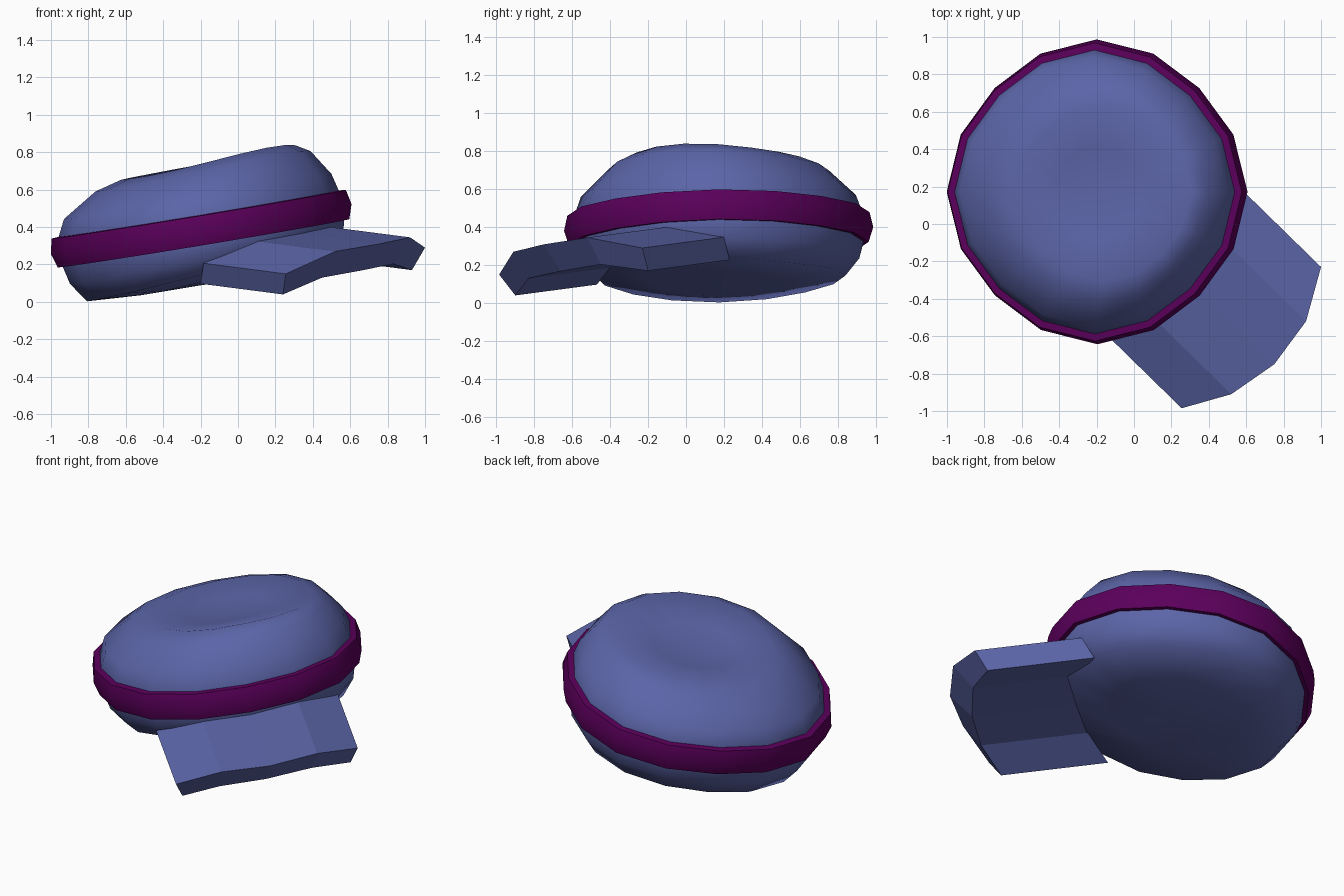
import bpy, math
from mathutils import Matrix, Vector

if "Cube" in bpy.data.objects:
    bpy.data.objects.remove(bpy.data.objects["Cube"])

SIDES = 16
# Shared tilt: the cap leans down toward -x
TILT = (Matrix.Translation((-0.197, 0.172, 0.390))
        @ Matrix.Rotation(math.radians(-9.4), 4, 'Y')
        @ Matrix.Rotation(math.radians(0.7), 4, 'X'))


def material(name, color):
    m = bpy.data.materials.new(name)
    m.diffuse_color = (*color, 1)
    m.use_nodes = True
    m.node_tree.nodes["Principled BSDF"].inputs["Base Color"].default_value = m.diffuse_color
    return m


def make(name, verts, faces, mat):
    me = bpy.data.meshes.new(name)
    me.from_pydata([tuple(v) for v in verts], [], faces)
    me.materials.append(mat)
    ob = bpy.data.objects.new(name, me)
    bpy.context.collection.objects.link(ob)
    return ob


def ring(r, z, shift=0.0, lean=0.0, side_lift=0.0, visor_lift=0.0):
    # Slightly squared-off circle: the diagonals are pulled in
    pts = []
    for i in range(SIDES):
        a = 2 * math.pi * i / SIDES
        q = r * (1 - 0.0188 * (1 - math.cos(4 * a)))
        h = (z + lean * math.cos(a) + side_lift * math.sin(a) ** 2
             + visor_lift * max(0, math.cos(a + math.pi / 4)) ** 2)
        pts.append(TILT @ Vector((shift + q * math.cos(a), q * math.sin(a), h)))
    return pts


def skin(rows, n, closed_rows=False):
    faces = []
    for j in range(rows if closed_rows else rows - 1):
        k = (j + 1) % rows
        for i in range(n):
            i2 = (i + 1) % n
            faces.append((j * n + i, j * n + i2, k * n + i2, k * n + i))
    return faces


def smooth(ob, angle):
    bpy.ops.object.select_all(action='DESELECT')
    ob.select_set(True)
    bpy.context.view_layer.objects.active = ob
    bpy.ops.object.shade_smooth_by_angle(angle=math.radians(angle))


blue = material("blue_cloth", (0.105, 0.13, 0.39))
purple = material("purple_band", (0.105, 0.0, 0.105))

# Crown: radius, height, sideways shift, lean, lifts; dished on top
profile = [(0.38, -0.297, 0, 0, 0.01, 0.03), (0.665, -0.282, 0, 0, 0.025, 0.05),
           (0.74, -0.175, 0, 0, 0.01, 0.02),
           (0.765, -0.07), (0.76, 0.08), (0.725, 0.172, 0.01, 0, 0, 0.01),
           (0.585, 0.296, 0.06, 0.006, 0, 0.026), (0.475, 0.335, 0.095, 0.006, 0, 0.036),
           (0.25, 0.302, 0.06, 0.008, 0, 0.01)]
verts = [p for row in profile for p in ring(*row)]
faces = skin(len(profile), SIDES)
bottom, top = len(verts), len(verts) + 1
verts += [TILT @ Vector((0, 0, -0.297)), TILT @ Vector((0.03, 0, 0.285))]
last = (len(profile) - 1) * SIDES
for i in range(SIDES):
    j = (i + 1) % SIDES
    faces += [(bottom, j, i), (top, last + i, last + j)]
smooth(make("crown", verts, faces, blue), 80)

# Band around the crown
section = [(0.75, -0.075), (0.79, -0.078), (0.815, 0.0), (0.797, 0.08), (0.755, 0.083)]
verts = [p for r, z in section for p in ring(r, z)]
smooth(make("band", verts, skin(len(section), SIDES, True), purple), 40)

# Visor: front edge outline, top and bottom, swept back into the crown
front_top = [(0.255, -0.985, 0.15), (0.52, -0.91, 0.27), (0.75, -0.75, 0.309),
             (0.92, -0.52, 0.345), (1.0, -0.23, 0.29)]
front_low = [(0.24, -0.90, 0.04), (0.45, -0.83, 0.13), (0.66, -0.66, 0.168),
             (0.83, -0.45, 0.203), (0.93, -0.20, 0.17)]
back = Vector((-0.44, 0.43, 0.057))
loop = [Vector(p) for p in front_top] + [Vector(p) for p in reversed(front_low)]
verts = loop + [p + back for p in loop]
faces = [(i, (i + 1) % 10, 10 + (i + 1) % 10, 10 + i) for i in range(10)]
for o in (0, 10):
    for i in range(4):
        f = (o + i, o + 9 - i, o + 8 - i, o + i + 1)
        faces.append(f if o == 0 else f[::-1])
make("visor", verts, faces, blue)
